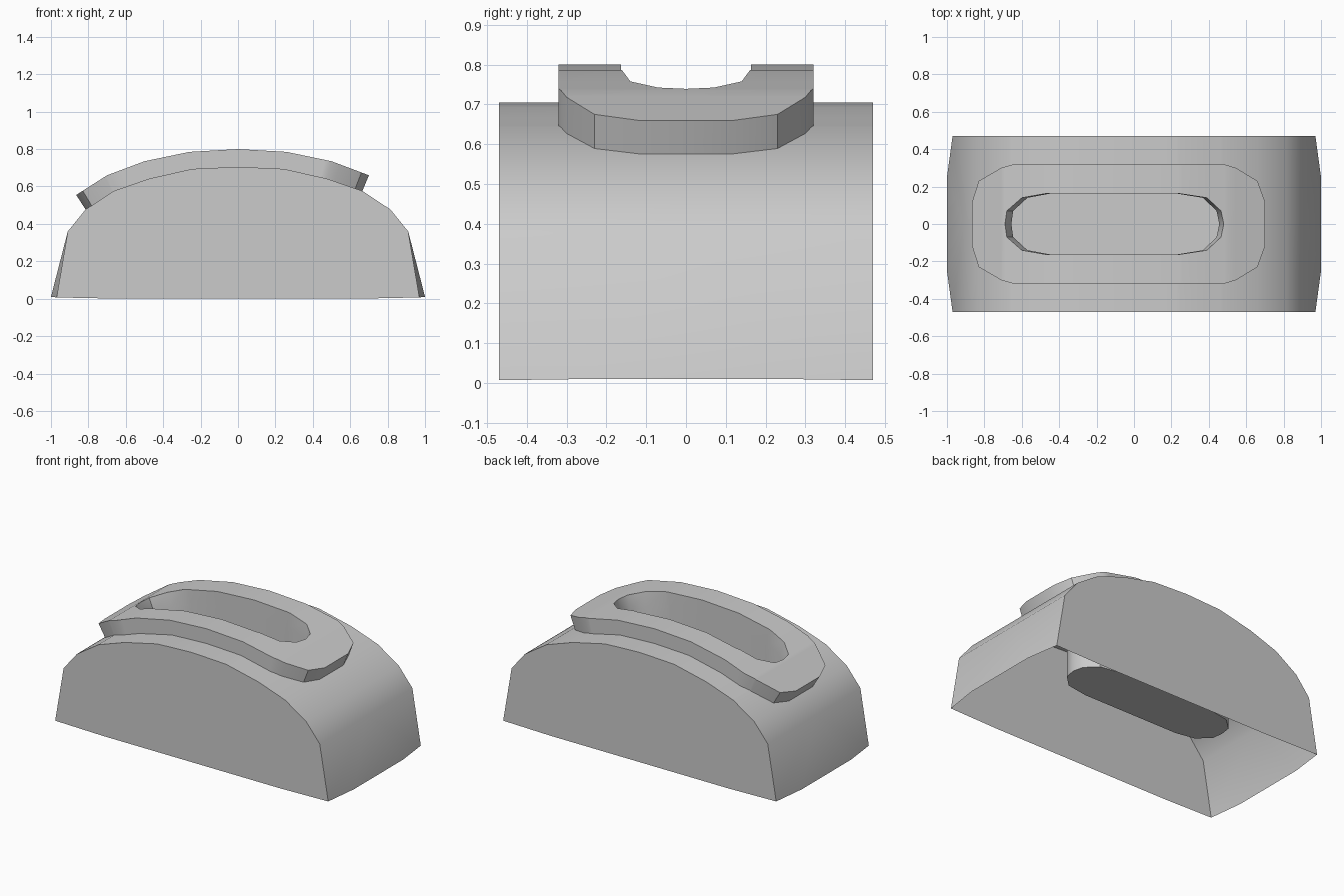
import bpy, bmesh, math

if "Cube" in bpy.data.objects:
    bpy.data.objects.remove(bpy.data.objects["Cube"])

# Half profiles across x: (station u, x, z) for the roof and for the pad top above it
ROOF = [(0, 0, .705), (.26, .245, .694), (.50, .475, .642), (.70, .665, .576),
        (.865, .815, .477), (1.0, .91, .36)]
PAD = [(0, 0, .80), (.26, .26, .785), (.50, .50, .735), (.70, .70, .66),
       (.865, .865, .555), (1.0, .97, .42)]
# Half widths in y along the stations
PAD_EDGE = [(-.865, .12), (-.83, .23), (-.71, .30), (-.64, .32),
            (.48, .32), (.545, .30), (.66, .23), (.70, .12)]
SLOT = [(-.69, 0), (-.68, .07), (-.60, .14), (-.47, .163),
        (.24, .163), (.39, .14), (.465, .07), (.48, 0)]
END_Y, FLOOR_Z = .47, .235


def interp(table, u):
    """Linear lookup; the columns after the first are the values."""
    for a, b in zip(table, table[1:]):
        if a[0] - 1e-6 <= u <= b[0] + 1e-6:
            t = (u - a[0]) / (b[0] - a[0])
            return [p + (q - p) * t for p, q in zip(a[1:], b[1:])]
    return [0.0] * (len(table[0]) - 1)


def on(profile, u, y):
    x, z = interp(profile, abs(u))
    return (math.copysign(x, u), y, z)


def face(bm, pts):
    clean = []
    for p in pts:
        if not any((abs(p[0]-q[0]) + abs(p[1]-q[1]) + abs(p[2]-q[2])) < 1e-5 for q in clean):
            clean.append(p)
    if len(clean) > 2:
        bm.faces.new([bm.verts.new(p) for p in clean])


def slotted_sheet(bm, profile, us, edge):
    """Curved sheet with the slot left open."""
    for a, b in zip(us, us[1:]):
        for s in (-1, 1):
            pts = [on(profile, a, s * interp(SLOT, a)[0]), on(profile, a, s * edge(a)),
                   on(profile, b, s * edge(b)), on(profile, b, s * interp(SLOT, b)[0])]
            face(bm, pts if s < 0 else pts[::-1])


def finish(bm, name):
    bmesh.ops.remove_doubles(bm, verts=bm.verts, dist=1e-4)
    bmesh.ops.recalc_face_normals(bm, faces=bm.faces)
    me = bpy.data.meshes.new(name)
    bm.to_mesh(me)
    bm.free()
    ob = bpy.data.objects.new(name, me)
    bpy.context.collection.objects.link(ob)
    bpy.context.view_layer.objects.active = ob
    ob.select_set(True)
    bpy.ops.object.shade_smooth_by_angle(angle=math.radians(35))
    ob.select_set(False)


def stations(lo, hi, *tables):
    us = {s * p[0] for p in ROOF for s in (-1, 1)}
    us |= {p[0] for t in tables for p in t}
    return sorted(u for u in us if lo <= u <= hi)


# Arched housing: slotted roof, bulged ends, flat front and back, open underneath
bm = bmesh.new()
us = stations(-1, 1, SLOT)
slotted_sheet(bm, ROOF, us, lambda u: END_Y)
for sx in (-1, 1):
    mid_top = (sx * .91, 0, .36)
    face(bm, [mid_top, (sx, -.25, .01), (sx, .25, .01)])
    for sy in (-1, 1):
        face(bm, [mid_top, (sx * .91, sy * END_Y, .36),
                  (sx * .97, sy * END_Y, .007), (sx, sy * .25, .01)])
for sy in (-1, 1):
    y = sy * END_Y
    face(bm, [on(ROOF, u, y) for u in us] +
         [(.97, y, .007), (.63, y, 0), (-.63, y, 0), (-.97, y, .007)])
finish(bm, "arched_housing")

# Raised pad: curved top with side walls square to the roof
bm = bmesh.new()
us = stations(-.865, .70, SLOT, PAD_EDGE)
edge = lambda u: interp(PAD_EDGE, u)[0]
slotted_sheet(bm, PAD, us, edge)
loop = [(u, -edge(u)) for u in us] + [(u, edge(u)) for u in reversed(us)]
for a, b in zip(loop, loop[1:] + loop[:1]):
    face(bm, [on(PAD, *a), on(ROOF, *a), on(ROOF, *b), on(PAD, *b)])
finish(bm, "raised_pad")

# Slot well: walls from the pad top down to a flat floor
bm = bmesh.new()
us = stations(-.69, .48, SLOT)
half = lambda u: interp(SLOT, u)[0]
loop = [(u, -half(u)) for u in us] + [(u, half(u)) for u in reversed(us[1:-1])]
floor = [(*on(ROOF, *p)[:2], FLOOR_Z) for p in loop]
n = len(loop)
for i in range(n):
    a, b, j = loop[i], loop[(i + 1) % n], (i + 1) % n
    face(bm, [on(PAD, *a), on(PAD, *b), on(ROOF, *b), on(ROOF, *a)])
    face(bm, [on(ROOF, *a), on(ROOF, *b), floor[j], floor[i]])
face(bm, floor)
bmesh.ops.remove_doubles(bm, verts=bm.verts, dist=1e-4)
bmesh.ops.recalc_face_normals(bm, faces=bm.faces)
bmesh.ops.reverse_faces(bm, faces=bm.faces)
finish(bm, "slot_well")
